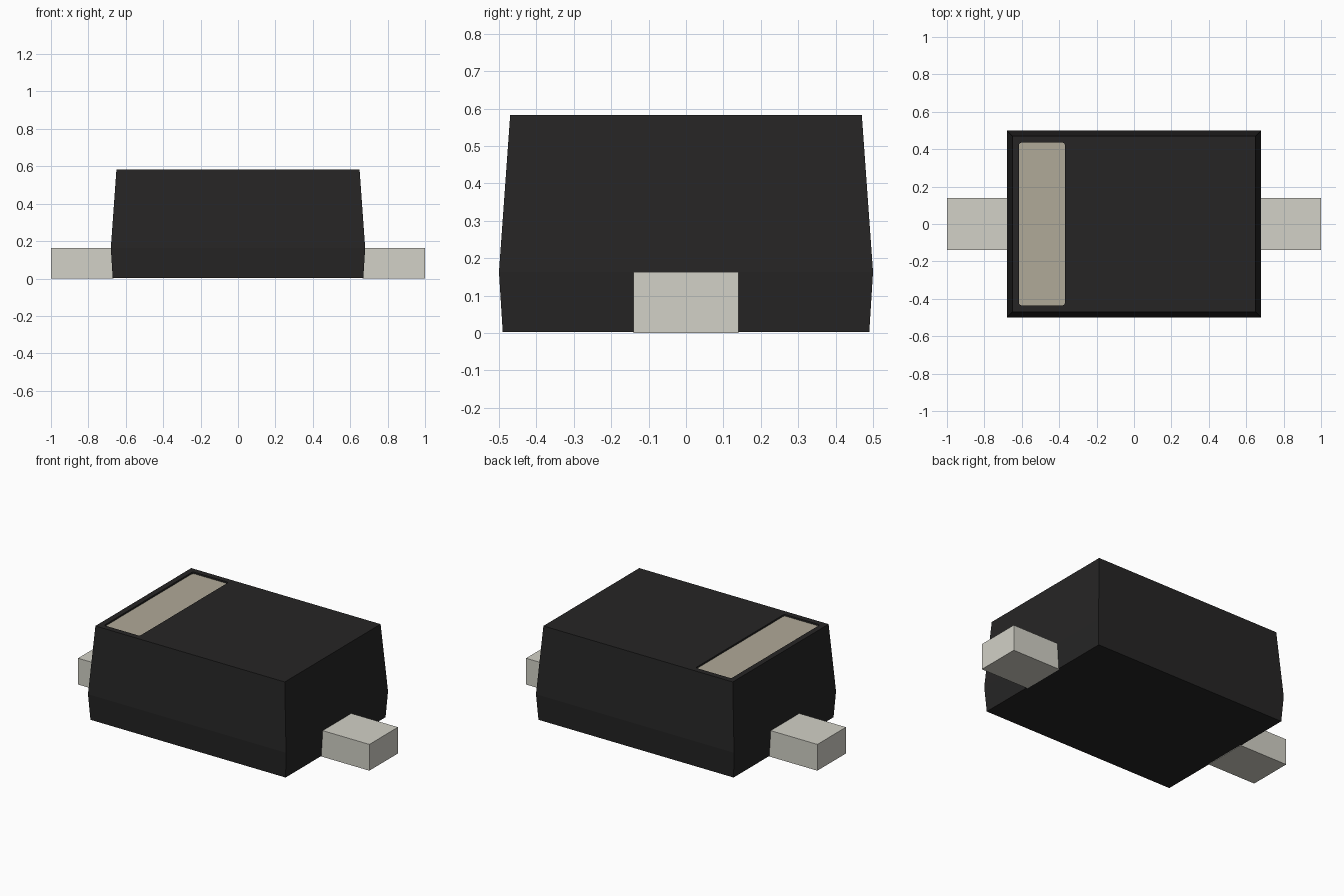
import bpy, bmesh, math

cube = bpy.data.objects.get("Cube")
if cube:
    bpy.data.objects.remove(cube, do_unlink=True)


def material(name, rgb):
    m = bpy.data.materials.new(name)
    m.use_nodes = True
    m.diffuse_color = (*rgb, 1)
    m.node_tree.nodes["Principled BSDF"].inputs["Base Color"].default_value = (*rgb, 1)
    return m


black = material("black_plastic", (0.0191, 0.0185, 0.0185))
metal = material("pale_grey_metal", (0.645, 0.638, 0.571))
tan = material("tan_marking", (0.435, 0.398, 0.316))


def rectangle(x0, x1, y, z, r=0.0):
    """Counter-clockwise rectangle, with rounded corners when r > 0."""
    pts = []
    corners = [(x0, -y, 1, 1, 180), (x1, -y, -1, 1, 270), (x1, y, -1, -1, 0), (x0, y, 1, -1, 90)]
    for cx, cy, sx, sy, a0 in corners:
        if r == 0:
            pts.append((cx, cy, z))
            continue
        for step in range(4):
            a = math.radians(a0 + 30 * step)
            pts.append((cx + sx * r + r * math.cos(a), cy + sy * r + r * math.sin(a), z))
    return pts


def ring(bm, pts):
    return [bm.verts.new(p) for p in pts]


def bridge(bm, a, b):
    n = len(a)
    for i in range(n):
        j = (i + 1) % n
        bm.faces.new((a[i], a[j], b[j], b[i]))


def finish(bm, name, mat):
    bmesh.ops.recalc_face_normals(bm, faces=bm.faces[:])
    me = bpy.data.meshes.new(name)
    bm.to_mesh(me)
    bm.free()
    me.materials.append(mat)
    ob = bpy.data.objects.new(name, me)
    bpy.context.collection.objects.link(ob)
    return ob


def prism(name, lower, upper, mat):
    bm = bmesh.new()
    a, b = ring(bm, lower), ring(bm, upper)
    bridge(bm, a, b)
    bm.faces.new(a[::-1])
    bm.faces.new(b)
    return finish(bm, name, mat)


TOP = 0.583
DEPTH = 0.01
MARK = (-0.615, -0.37, 0.435)

# Body: drafted block, widest at the parting line, with a shallow recess on top
bm = bmesh.new()
bottom = ring(bm, rectangle(-0.67, 0.67, 0.49, 0.003))
middle = ring(bm, rectangle(-0.68, 0.68, 0.50, 0.163))
upper = ring(bm, rectangle(-0.65, 0.65, 0.47, TOP))
bm.faces.new(bottom[::-1])
bridge(bm, bottom, middle)
bridge(bm, middle, upper)
rim = ring(bm, rectangle(*MARK, TOP, 0.012))
floor = ring(bm, rectangle(*MARK, TOP - DEPTH - 0.003, 0.012))
bridge(bm, rim, floor)
bm.faces.new(floor)
edges = [bm.edges.get((loop[i - 1], loop[i])) for loop in (upper, rim) for i in range(len(loop))]
bmesh.ops.triangle_fill(bm, edges=edges, use_beauty=True, normal=(0, 0, 1))
finish(bm, "body", black)

# Marking band lying in the recess
prism("polarity_band", rectangle(*MARK, TOP - DEPTH - 0.002, 0.012),
      rectangle(*MARK, TOP - DEPTH, 0.012), tan)

# Leads at both ends
for name, x0, x1 in (("left_lead", 0.665, 1.0), ("right_lead", -1.0, -0.665)):
    prism(name, rectangle(x0, x1, 0.14, 0.0), rectangle(x0, x1, 0.14, 0.163), metal)
